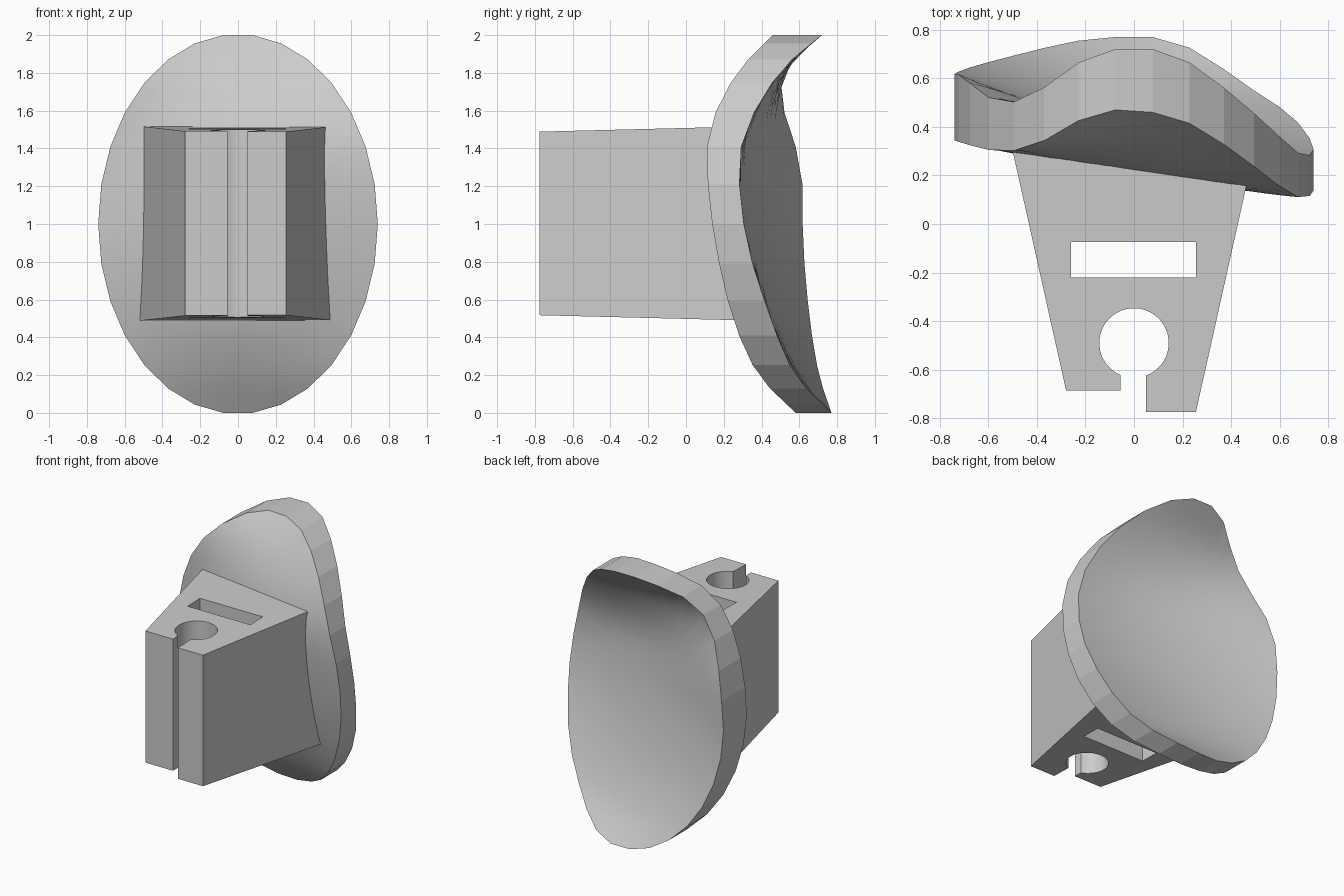
import bpy
import bmesh
from math import sin, cos, pi, sqrt, hypot, asin

cube = bpy.data.objects.get("Cube")
if cube:
    bpy.data.objects.remove(cube, do_unlink=True)

# Material
grey = bpy.data.materials.new("light grey plastic")
grey.use_nodes = True
colour = (0.6, 0.6, 0.6, 1)
grey.diffuse_color = colour
grey.node_tree.nodes["Principled BSDF"].inputs["Base Color"].default_value = colour

HALF_WIDTH, HALF_HEIGHT = 0.74, 1.0055
SIDES, RINGS = 30, 14

# Depth of the pad at each height: right edge, middle and left edge
HEIGHTS = [0, .2, .5, .9, 1.3, 1.5, 1.7, 1.85, 2]
FRONT = (
    [.59, .48, .40, .35, .335, .315, .30, .33, .47],
    [.59, .46, .325, .235, .2, .22, .285, .36, .47],
    [.58, .385, .25, .155, .11, .125, .21, .31, .46],
)
BACK = (
    [.77, .705, .655, .62, .61, .55, .50, .545, .72],
    [.77, .63, .505, .415, .38, .395, .46, .555, .72],
    [.77, .58, .45, .325, .28, .32, .425, .54, .72],
)


def smooth_value(values, z):
    """Cubic interpolation of a depth list at height z."""
    last = len(HEIGHTS) - 1
    z = min(max(z, HEIGHTS[0]), HEIGHTS[last])
    i = max(k for k in range(last) if HEIGHTS[k] <= z)

    def slope(k):
        a, b = max(k - 1, 0), min(k + 1, last)
        return (values[b] - values[a]) / (HEIGHTS[b] - HEIGHTS[a])

    h = HEIGHTS[i + 1] - HEIGHTS[i]
    t = (z - HEIGHTS[i]) / h
    ease = t * t * (3 - 2 * t)
    return (values[i] * (1 - ease) + values[i + 1] * ease
            + h * t * (1 - t) * (slope(i) * (1 - t) - slope(i + 1) * t))


def depth(curves, x, z):
    """Parabola across the pad through its two edges and middle."""
    edge_a, middle, edge_b = (smooth_value(c, z) for c in curves)
    reach = HALF_WIDTH * sqrt(max(1 - ((z - 1) / HALF_HEIGHT) ** 2, 0.001))
    s = min(max(x / reach, -1), 1)
    return middle + s * (edge_b - edge_a) / 2 + s * s * ((edge_a + edge_b) / 2 - middle)


def finish(bm, name):
    bmesh.ops.recalc_face_normals(bm, faces=bm.faces[:])
    mesh = bpy.data.meshes.new(name)
    bm.to_mesh(mesh)
    bm.free()
    mesh.materials.append(grey)
    obj = bpy.data.objects.new(name, mesh)
    bpy.context.collection.objects.link(obj)
    return obj


# Curved oval pad: two smooth sheets joined by a faceted rim
bm = bmesh.new()


def sheet(curves):
    def vert(r, angle):
        x = r * HALF_WIDTH * sin(angle)
        z = 1 + r * HALF_HEIGHT * cos(angle)
        return bm.verts.new((x, depth(curves, x, z), min(max(z, 0), 2)))

    angles = [2 * pi * (k + 0.5) / SIDES for k in range(SIDES)]
    rings = [[vert(j / RINGS, a) for a in angles] for j in range(1, RINGS + 1)]
    centre = vert(0, 0)
    for k in range(SIDES):
        n = (k + 1) % SIDES
        bm.faces.new((centre, rings[0][k], rings[0][n])).smooth = True
        for a, b in zip(rings, rings[1:]):
            bm.faces.new((a[k], b[k], b[n], a[n])).smooth = True
    return rings[-1]


front_rim, back_rim = sheet(FRONT), sheet(BACK)
for k in range(SIDES):
    n = (k + 1) % SIDES
    bm.faces.new((front_rim[k], back_rim[k], back_rim[n], front_rim[n]))
finish(bm, "curved_pad")

# Wedge-shaped clamp block, with a strap slot and an open round socket
FLARE = 0.223
SOCKET_Y, SOCKET_R = -0.49, 0.143


def right_x(y):
    return -0.28 - FLARE * (y + 0.685)


def left_x(y):
    return 0.255 + FLARE * (y + 0.775)


gap_a, gap_b = -0.055, 0.05
start = pi + asin(-gap_a / SOCKET_R)
end = pi - asin(gap_b / SOCKET_R)
arc = []
for k in range(41):
    a = start + (end + 2 * pi - start) * k / 40
    arc.append((SOCKET_R * sin(a), SOCKET_Y + SOCKET_R * cos(a)))
outline = [(right_x(-0.685), -0.685), (gap_a, -0.685)] + arc
outline += [(gap_b, -0.775), (left_x(-0.775), -0.775),
            (left_x(0.31), 0.31), (right_x(0.42), 0.42)]
strap_slot = [(-0.26, -0.22), (0.255, -0.22), (0.255, -0.075), (-0.26, -0.075)]

bm = bmesh.new()
edges = []
for loop in (outline, strap_slot):
    verts = [bm.verts.new((x, y, 0)) for x, y in loop]
    edges += [bm.edges.new((v, verts[i - 1])) for i, v in enumerate(verts)]
bmesh.ops.triangle_fill(bm, edges=edges, use_beauty=True, normal=(0, 0, 1))
result = bmesh.ops.extrude_face_region(bm, geom=bm.faces[:])
top = {v for v in result["geom"] if isinstance(v, bmesh.types.BMVert)}

# Slight draft on top and bottom; the buried end follows the leaning pad
for v in bm.verts:
    x, y, _ = v.co
    if v in top and y > 0.2:
        y -= 0.08
        x = left_x(y) if x > 0 else right_x(y)
    half = 0.486 + 0.025 * (y + 0.775)
    v.co = (x, y, 1.003 + half if v in top else 1.003 - half)
block = finish(bm, "clamp_block")

# Round the socket wall shading only
for p in block.data.polygons:
    c = p.center
    p.use_smooth = (abs(p.normal.z) < 0.5
                    and abs(hypot(c.x, c.y - SOCKET_Y) - SOCKET_R) < 0.004)
